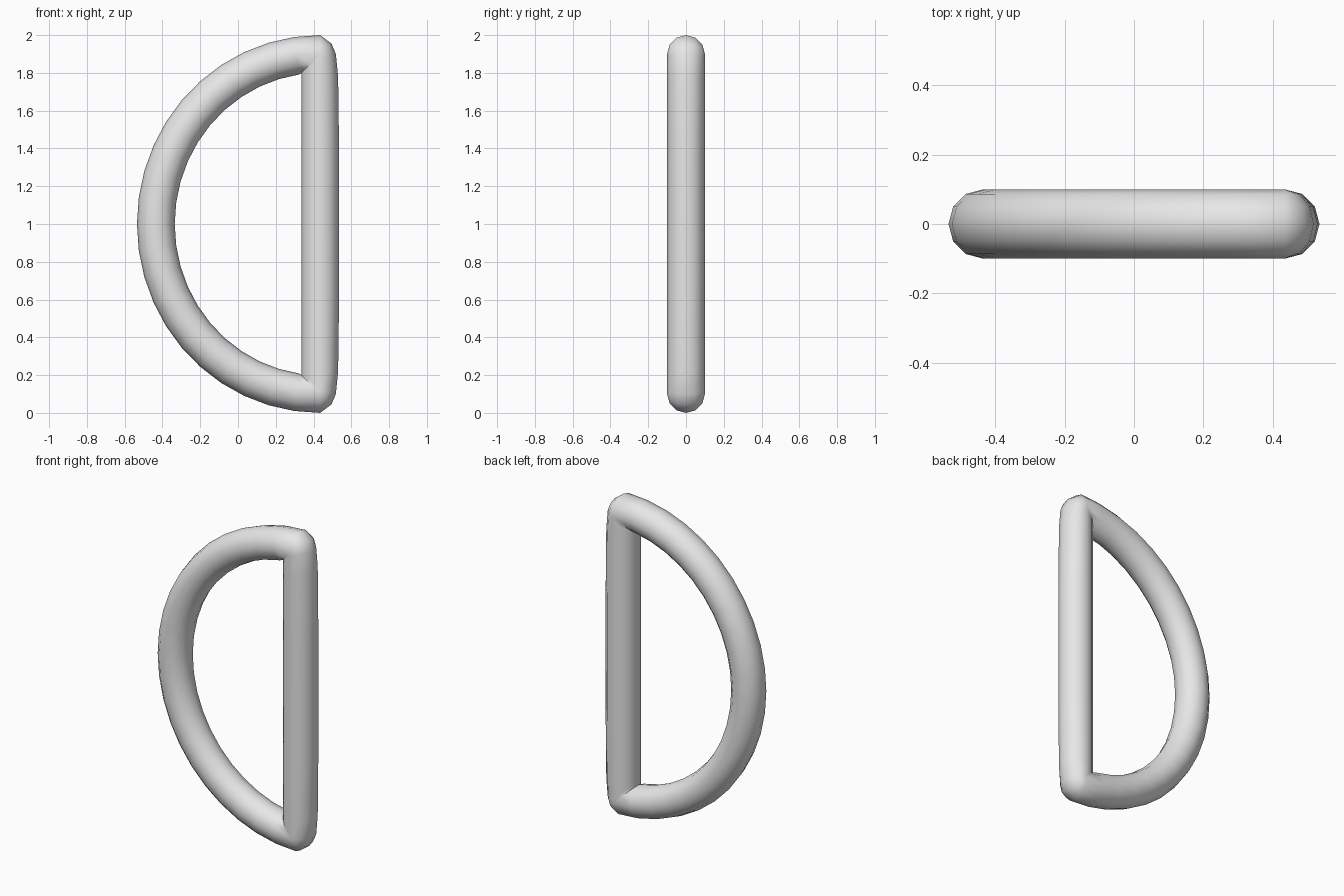
import bpy
import bmesh
from math import sin, cos, pi, radians

if "Cube" in bpy.data.objects:
    bpy.data.objects.remove(bpy.data.objects["Cube"])

SIDES, SEGS = 12, 22
TUBE, BAR_X, MID = 0.1, 0.435, 1.0
ARC_W, ARC_H = 0.87, 0.9
section = [2 * pi * i / SIDES for i in range(SIDES)]

steel = bpy.data.materials.new("light_grey_metal")
steel.diffuse_color = (0.8, 0.8, 0.8, 1)
steel.use_nodes = True
steel.node_tree.nodes["Principled BSDF"].inputs["Base Color"].default_value = (0.8, 0.8, 0.8, 1)


def arc_ring(phi):
    """Cross-section of the bowed side."""
    return [(BAR_X + (ARC_W + TUBE * cos(t)) * cos(phi), TUBE * sin(t),
             MID + (ARC_H + TUBE * cos(t)) * sin(phi)) for t in section]


def bar_ring(width, height, lift, side):
    """Cross-section of the straight bar, rounded over on its outer half."""
    ring = []
    for t in section:
        c = TUBE * cos(t)
        outer = c > 0
        x = BAR_X + c * (width if outer else 1)
        z = height + c * (lift if outer else 1)
        ring.append((x, TUBE * sin(t), MID + side * z))
    return ring


# Outer-half width, height above the middle, and lift of each bar section
corner = [(0, 0.9, 1), (0.6, 0.9, 0.55), (0.83, 0.88, 0.2), (0.95, 0.78, 0), (1, 0.4, 0)]

rings = [bar_ring(*row, -1) for row in corner]
rings += [bar_ring(*row, 1) for row in reversed(corner)]
rings += [arc_ring(pi / 2 + pi * i / SEGS) for i in range(1, SEGS)]

# One closed loop, mitred where bar and bow meet
bm = bmesh.new()
verts = [[bm.verts.new(p) for p in ring] for ring in rings]
for a, b in zip(verts, verts[1:] + verts[:1]):
    for i in range(SIDES):
        j = (i + 1) % SIDES
        bm.faces.new((a[i], a[j], b[j], b[i]))
bmesh.ops.remove_doubles(bm, verts=bm.verts, dist=0.0005)
bmesh.ops.recalc_face_normals(bm, faces=bm.faces)

mesh = bpy.data.meshes.new("d_ring")
bm.to_mesh(mesh)
bm.free()
mesh.materials.append(steel)
ring_obj = bpy.data.objects.new("d_ring", mesh)
bpy.context.collection.objects.link(ring_obj)

bpy.ops.object.select_all(action="DESELECT")
ring_obj.select_set(True)
bpy.context.view_layer.objects.active = ring_obj
bpy.ops.object.shade_smooth_by_angle(angle=radians(40))
